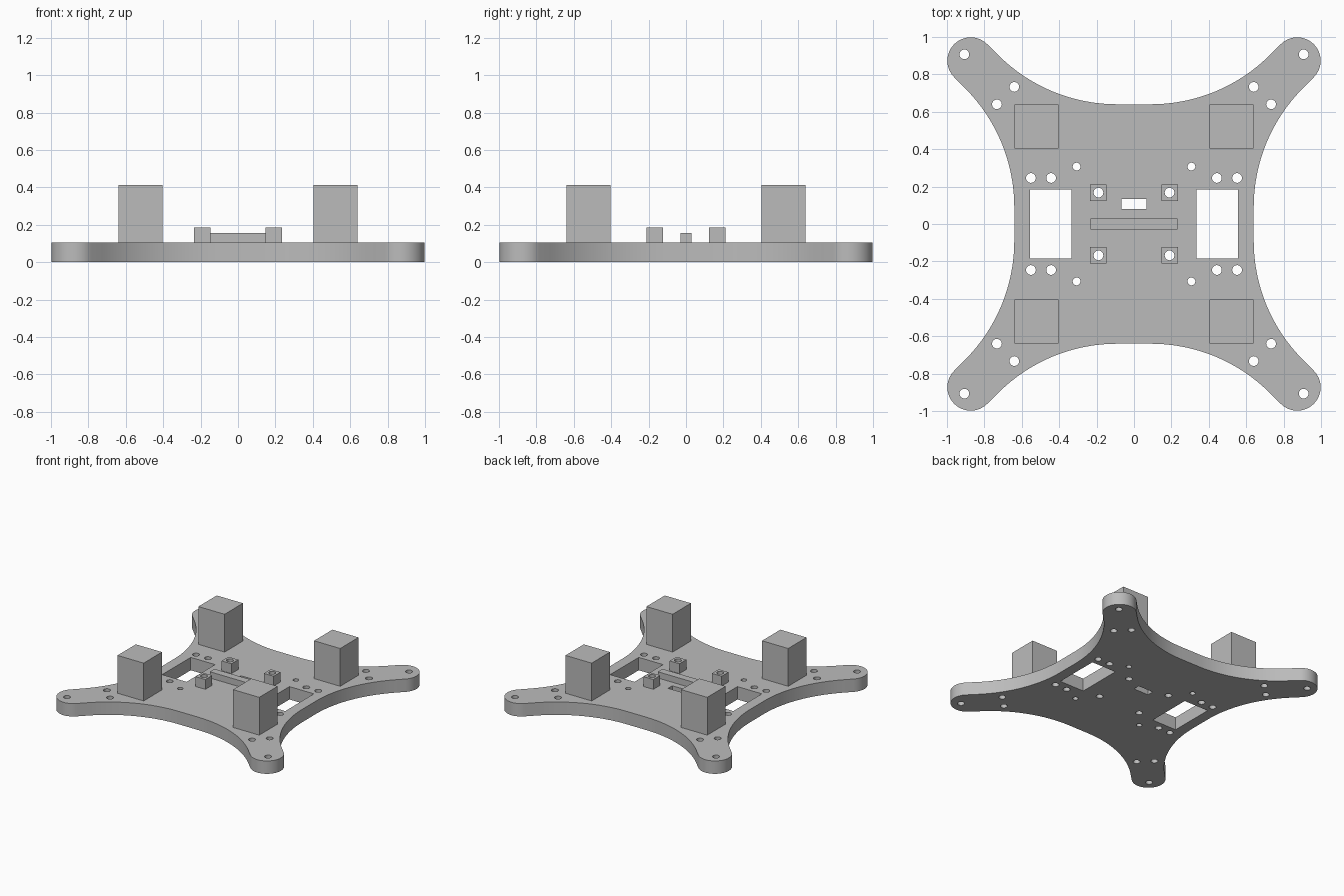
import bpy
import bmesh
from math import sin, cos, pi, radians
from mathutils import Matrix

cube = bpy.data.objects.get("Cube")
if cube:
    bpy.data.objects.remove(cube, do_unlink=True)

grey = bpy.data.materials.new("plain grey")
grey.use_nodes = True
colour = (0.5, 0.5, 0.5, 1)
grey.diffuse_color = colour
grey.node_tree.nodes["Principled BSDF"].inputs["Base Color"].default_value = colour

PLATE_TOP = 0.105
SIGNS = [(sx, sy) for sx in (-1, 1) for sy in (-1, 1)]


def arc(cx, cy, r, start, end, steps):
    """Points along an arc, angles in degrees."""
    angles = [radians(start + (end - start) * i / steps) for i in range(steps + 1)]
    return [(cx + r * cos(a), cy + r * sin(a)) for a in angles]


def circle(cx, cy, r):
    return arc(cx, cy, r, 0, 360, 24)[:-1]


def rect(x0, x1, y0, y1):
    return [(x0, y0), (x1, y0), (x1, y1), (x0, y1)]


def slab(name, loops, z0, z1):
    """Extrude an outline with holes from z0 to z1."""
    curve = bpy.data.curves.new(name, 'CURVE')
    curve.dimensions = '2D'
    curve.fill_mode = 'BOTH'
    curve.extrude = (z1 - z0) / 2
    for loop in loops:
        spline = curve.splines.new('POLY')
        spline.points.add(len(loop) - 1)
        for point, (x, y) in zip(spline.points, loop):
            point.co = (x, y, 0, 1)
        spline.use_cyclic_u = True
    obj = bpy.data.objects.new(name, curve)
    bpy.context.collection.objects.link(obj)
    bpy.ops.object.select_all(action='DESELECT')
    obj.select_set(True)
    bpy.context.view_layer.objects.active = obj
    bpy.ops.object.convert(target='MESH')
    obj = bpy.context.object
    obj.name = name
    mesh = obj.data
    mesh.transform(Matrix.Translation((0, 0, (z0 + z1) / 2)))
    bm = bmesh.new()
    bm.from_mesh(mesh)
    bmesh.ops.remove_doubles(bm, verts=bm.verts, dist=0.0005)
    bmesh.ops.recalc_face_normals(bm, faces=bm.faces)
    bm.to_mesh(mesh)
    bm.free()
    mesh.materials.clear()
    mesh.materials.append(grey)
    bpy.ops.object.shade_smooth_by_angle(angle=radians(30))
    return obj


# Outline: one side is half a rounded arm tip, a concave sweep and its mirror
TIP, TIP_R = 0.873, 0.125
WAIST, FLAT, SWEEP_R = 0.64, 0.09, 0.9
quarter = arc(TIP, TIP, TIP_R, -45, 135, 20)
quarter += arc(FLAT, WAIST + SWEEP_R, SWEEP_R, -45, -90, 16)
quarter += arc(-FLAT, WAIST + SWEEP_R, SWEEP_R, -90, -135, 16)
outline = []
for k in range(4):
    c, s = cos(k * pi / 2), sin(k * pi / 2)
    outline += [(c * x - s * y, s * x + c * y) for x, y in quarter]

# Holes repeated in all four quadrants
POST_X, POST_Y, HOLE_R = 0.19, 0.168, 0.026
holes = [(0.907, 0.907, HOLE_R), (0.64, 0.733, HOLE_R), (0.733, 0.64, HOLE_R),
         (0.551, 0.246, HOLE_R), (0.443, 0.246, HOLE_R), (0.307, 0.307, 0.021),
         (POST_X, POST_Y, HOLE_R)]
loops = [outline]
for sx, sy in SIGNS:
    loops += [circle(sx * x, sy * y, r) for x, y, r in holes]

# Side windows and the small centre slot
loops += [rect(-0.555, -0.335, -0.184, 0.184), rect(0.335, 0.555, -0.184, 0.184),
          rect(-0.067, 0.067, 0.08, 0.134)]
slab("base_plate", loops, 0, PLATE_TOP)

# Four tall blocks and four drilled standoffs
for sx, sy in SIGNS:
    label = ("back" if sy > 0 else "front") + ("_left" if sx > 0 else "_right")
    bx, by, half = sx * 0.521, sy * 0.521, 0.118
    slab(label + "_block", [rect(bx - half, bx + half, by - half, by + half)],
         PLATE_TOP, 0.413)
    px, py, half = sx * POST_X, sy * POST_Y, 0.044
    slab(label + "_standoff", [rect(px - half, px + half, py - half, py + half),
                               circle(px, py, HOLE_R)], PLATE_TOP, 0.185)

# Low rib across the centre
slab("centre_rib", [rect(-0.233, 0.233, -0.03, 0.03)], PLATE_TOP, 0.156)
